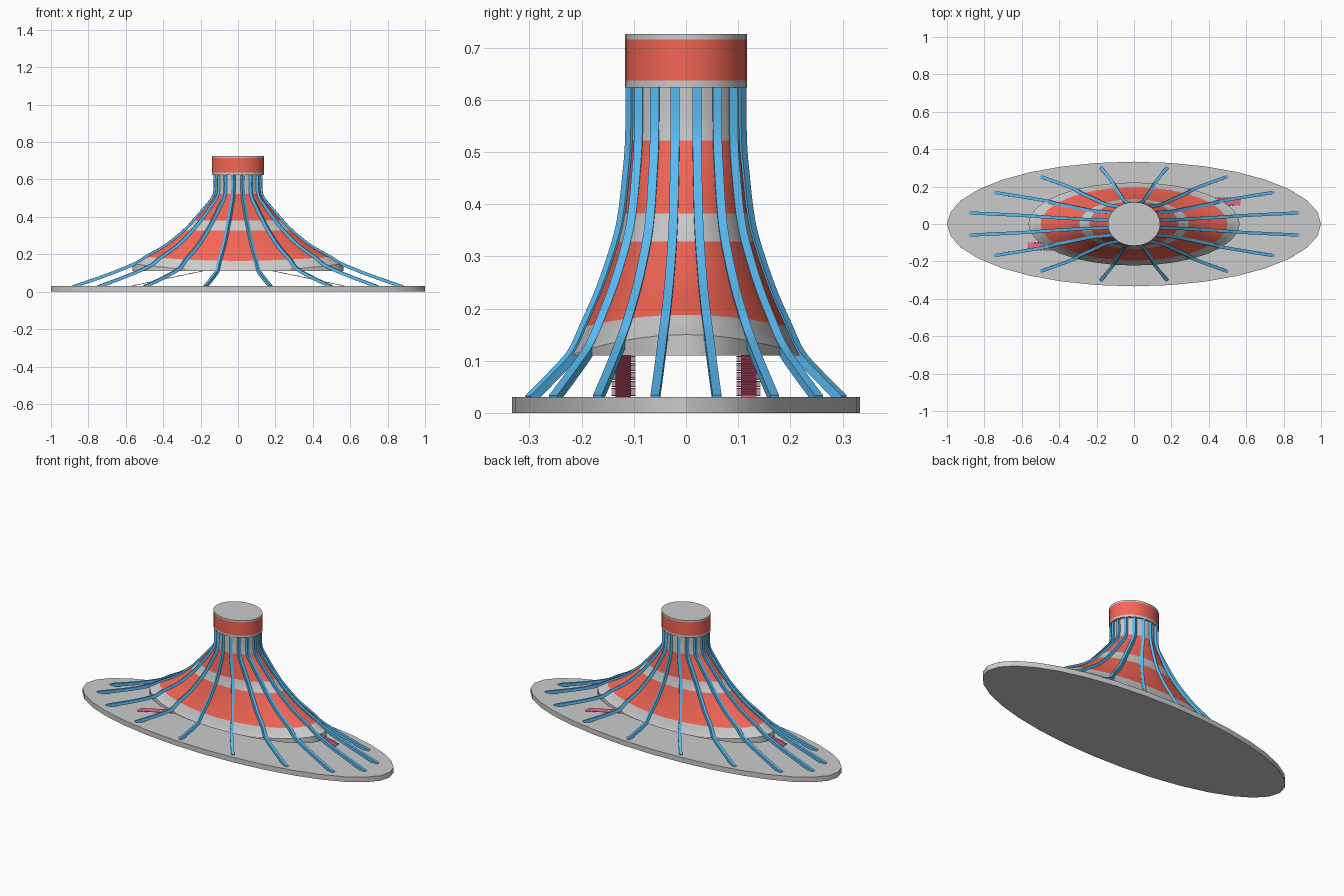
import bpy, bmesh, math
from mathutils import Vector

if "Cube" in bpy.data.objects:
    bpy.data.objects.remove(bpy.data.objects["Cube"])

SIDES = 32


def material(name, rgb):
    m = bpy.data.materials.new(name)
    m.diffuse_color = (*rgb, 1)
    m.use_nodes = True
    m.node_tree.nodes["Principled BSDF"].inputs["Base Color"].default_value = m.diffuse_color
    return m


RED = material("red", (0.9, 0.13, 0.09))
BLUE = material("blue", (0.1, 0.5, 0.9))
PINK = material("pink", (0.85, 0.14, 0.26))


def finish(name, bm, mat=None, smooth=True):
    bmesh.ops.recalc_face_normals(bm, faces=bm.faces)
    me = bpy.data.meshes.new(name)
    bm.to_mesh(me)
    bm.free()
    if smooth:
        me.shade_smooth()
        me.set_sharp_from_angle(angle=math.radians(30))
    if mat:
        me.materials.append(mat)
    ob = bpy.data.objects.new(name, me)
    bpy.context.collection.objects.link(ob)
    return ob


def on_row(row, a):
    """Point at angle a on an ellipse whose height varies between its x and y ends."""
    rx, ry, zx, zy = row
    c, s = math.cos(a), math.sin(a)
    return Vector((rx * c, ry * s, zx * c * c + zy * s * s))


def skin(bm, rings, cap_first, cap_last):
    rings = [[bm.verts.new(p) for p in ring] for ring in rings]
    n = len(rings[0])
    for r0, r1 in zip(rings, rings[1:]):
        for i in range(n):
            j = (i + 1) % n
            bm.faces.new((r0[i], r0[j], r1[j], r1[i]))
    if cap_first:
        bm.faces.new(rings[0])
    if cap_last:
        bm.faces.new(rings[-1])


def loft(name, rows, mat=None, first=False, last=False):
    bm = bmesh.new()
    skin(bm, [[on_row(r, 2 * math.pi * i / SIDES) for i in range(SIDES)] for r in rows], first, last)
    return finish(name, bm, mat)


# flared profile from neck to ground: rx, ry, height at x ends, height at y ends
KEYS = [(.125, .106, .63, .63), (.128, .107, .522, .522), (.18, .113, .45, .45),
        (.24, .121, .382, .382), (.292, .133, .328, .328), (.39, .163, .25, .24),
        (.5, .196, .188, .165), (.565, .222, .15, .111), (.72, .262, .088, .068),
        (.9, .305, .026, .026)]
STEP = 4
ROWS = []
for k in range(len(KEYS) - 1):
    p0, p1, p2, p3 = (KEYS[min(max(k + d, 0), len(KEYS) - 1)] for d in (-1, 0, 1, 2))
    for s in range(STEP):
        t = s / STEP
        ROWS.append(tuple(
            .5 * (2 * b + (c - a) * t + (2 * a - 5 * b + 4 * c - d) * t * t
                  + (3 * b - a - 3 * c + d) * t ** 3)
            for a, b, c, d in zip(p0, p1, p2, p3)))
ROWS.append(KEYS[-1])


def band(a, b):
    return ROWS[a * STEP:b * STEP + 1]


# base plate
loft("base_plate", [(1, .333, 0, 0), (1, .333, .03, .03)], None, True, True)

# body bands
loft("neck", band(0, 1), None, True)
loft("upper_red_band", band(1, 3), RED)
loft("middle_grey_band", band(3, 4))
loft("lower_red_band", band(4, 6), RED)
loft("bottom_skirt", band(6, 7) + [(.565, .222, .11, .11)], None, False, True)

# top drum
for name, z0, z1, mat in (("drum_lower_rim", .624, .637, None),
                          ("drum_red_wall", .637, .716, RED),
                          ("drum_top_cap", .716, .726, None)):
    loft(name, [(.14, .117, z0, z0), (.14, .117, z1, z1)], mat,
         name == "drum_lower_rim", name == "drum_top_cap")

# sixteen square ribs following the flared profile
H = .0085
for n in range(16):
    a = math.pi / 16 + n * math.pi / 8
    path = [on_row(r, a) for r in ROWS]
    run = path[-1] - path[0]
    side = Vector((-run.y, run.x, 0)).normalized()
    rings = []
    for i, p in enumerate(path):
        tan = (path[min(i + 1, len(path) - 1)] - path[max(i - 1, 0)]).normalized()
        out = side.cross(tan).normalized()
        rings.append([p + side * (u * H) + out * (v * H)
                      for u, v in ((-1, -1), (1, -1), (1, 1), (-1, 1))])
    bm = bmesh.new()
    skin(bm, rings, True, True)
    finish(f"rib_{n + 1}", bm, BLUE)


# two stepped ramps, rotated half a turn from each other
def box(bm, lo, hi):
    corners = lambda z: [(lo[0], lo[1], z), (hi[0], lo[1], z), (hi[0], hi[1], z), (lo[0], hi[1], z)]
    skin(bm, [corners(lo[2]), corners(hi[2])], True, True)


for side in (1, -1):
    bm = bmesh.new()
    x0, z0, x1, z1, yc = .57, .031, .18, .113, .12
    # sloped slab
    skin(bm, [[(x, yc - .015, z - .002), (x, yc + .015, z - .002),
               (x, yc + .015, z + .001), (x, yc - .015, z + .001)]
              for x, z in ((x0, z0), (x1, z1))], True, True)
    # treads
    count = 24
    for i in range(count):
        t = (i + .5) / count
        x, z = x0 + (x1 - x0) * t, z0 + (z1 - z0) * t
        box(bm, (x - .006, yc - .023, z - .0005), (x + .006, yc + .023, z + .0015))
    bmesh.ops.scale(bm, vec=(side, side, 1), verts=bm.verts)
    finish("right_stair" if side > 0 else "left_stair", bm, PINK, False)
